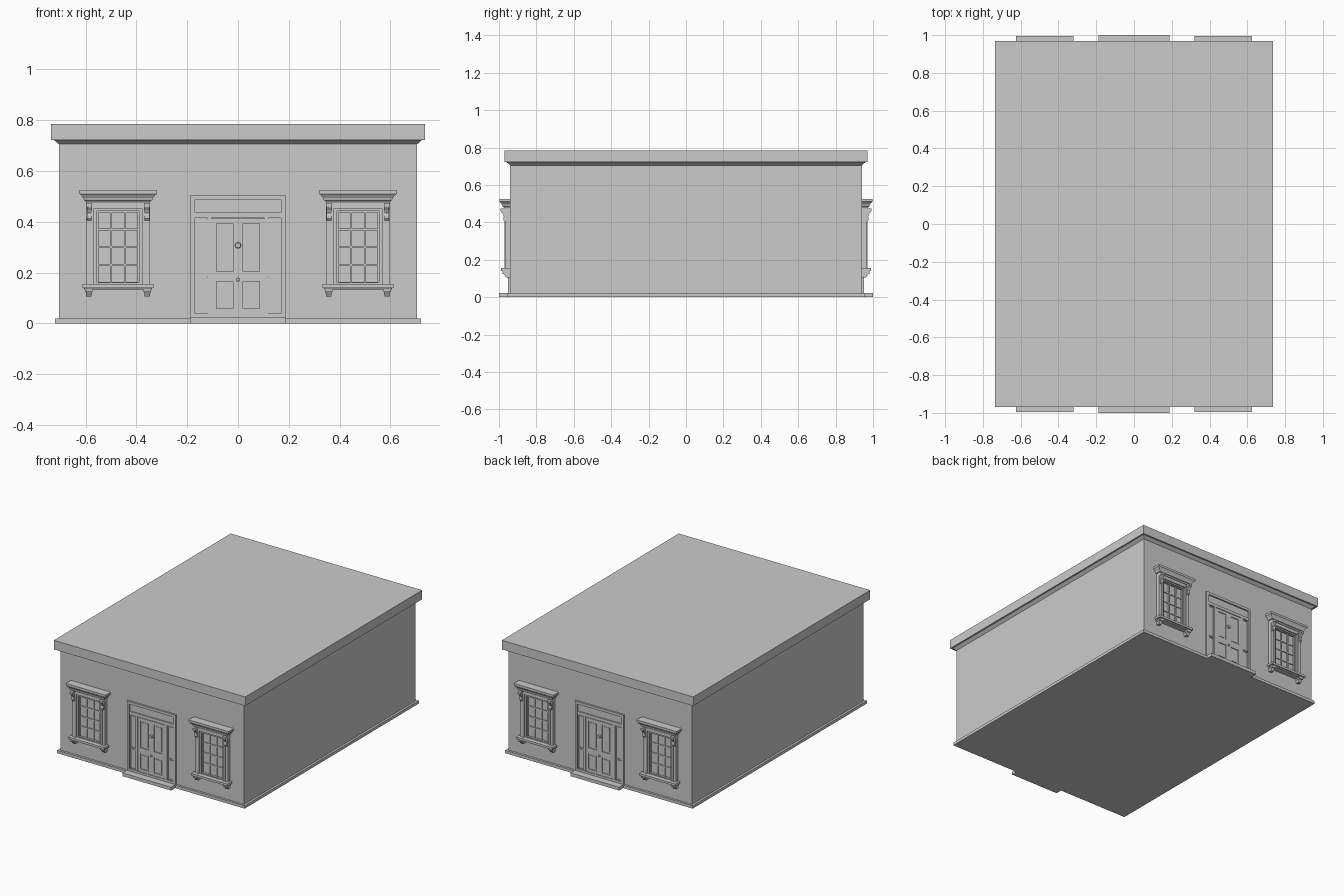
import bpy, bmesh, math
from mathutils import Matrix

if "Cube" in bpy.data.objects:
    bpy.data.objects.remove(bpy.data.objects["Cube"])

WALL_X, WALL_Y = 0.705, 0.94


def mesh_from(bm, name):
    bmesh.ops.recalc_face_normals(bm, faces=bm.faces)
    me = bpy.data.meshes.new(name)
    bm.to_mesh(me)
    bm.free()
    return me


def add_obj(name, me, loc=(0, 0, 0), rot=0):
    ob = bpy.data.objects.new(name, me)
    ob.location = loc
    ob.rotation_euler.z = rot
    bpy.context.collection.objects.link(ob)


def loft(bm, rings, cx=0):
    """Stack rectangles given as (z, half width, y front, y back)."""
    loops = [[bm.verts.new(p) for p in ((cx - w, f, z), (cx + w, f, z), (cx + w, b, z), (cx - w, b, z))]
             for z, w, f, b in rings]
    bm.faces.new(loops[0])
    bm.faces.new(loops[-1])
    for lo, hi in zip(loops, loops[1:]):
        for i in range(4):
            j = (i + 1) % 4
            bm.faces.new((lo[i], lo[j], hi[j], hi[i]))


def box(bm, x0, x1, z0, z1, depth):
    loft(bm, [(z0, (x1 - x0) / 2, -depth, 0), (z1, (x1 - x0) / 2, -depth, 0)], (x0 + x1) / 2)


def frame(bm, hw, z0, z1, t, depth, cx=0):
    """Rectangular border built from two uprights and two rails."""
    box(bm, cx - hw, cx - hw + t, z0, z1, depth)
    box(bm, cx + hw - t, cx + hw, z0, z1, depth)
    box(bm, cx - hw + t, cx + hw - t, z0, z0 + t, depth)
    box(bm, cx - hw + t, cx + hw - t, z1 - t, z1, depth)


def extrude_profile(bm, pts, x0, x1):
    """Side profile of (depth, z) points pushed along x."""
    a = [bm.verts.new((x0, -d, z)) for d, z in pts]
    b = [bm.verts.new((x1, -d, z)) for d, z in pts]
    bm.faces.new(a)
    bm.faces.new(b)
    for i in range(len(pts)):
        j = (i + 1) % len(pts)
        bm.faces.new((a[i], a[j], b[j], b[i]))


def disc(bm, z, r, depth, sides=8):
    m = Matrix.Translation((0, -depth / 2, z)) @ Matrix.Rotation(math.pi / 2, 4, 'X')
    bmesh.ops.create_cone(bm, cap_ends=True, segments=sides, radius1=r, radius2=r * 0.75,
                          depth=depth, matrix=m)


# main building: plinth, walls and cornice
def block(name, rings):
    bm = bmesh.new()
    loft(bm, [(z, WALL_X + o, -WALL_Y - o, WALL_Y + o) for z, o in rings])
    add_obj(name, mesh_from(bm, name))


block("plinth", [(0, 0.015), (0.02, 0.015)])
block("walls", [(0.02, 0), (0.705, 0)])
block("cornice", [(0.705, 0.0), (0.722, 0.02), (0.722, 0.03), (0.785, 0.03)])

# window parts, centred on local x = 0 with the wall at y = 0
window = {}

bm = bmesh.new()
box(bm, -0.085, 0.085, 0.155, 0.445, 0.003)
window["window_glass"] = mesh_from(bm, "window_glass")

bm = bmesh.new()
for x in (-0.027, 0.027):
    box(bm, x - 0.004, x + 0.004, 0.16, 0.44, 0.010)
for i in range(1, 4):
    z = 0.16 + i * 0.07
    box(bm, -0.08, 0.08, z - 0.004, z + 0.004, 0.009)
frame(bm, 0.084, 0.155, 0.444, 0.007, 0.013)
window["window_bars"] = mesh_from(bm, "window_bars")

bm = bmesh.new()
frame(bm, 0.094, 0.15, 0.454, 0.011, 0.020)
for s in (-1, 1):
    a, b = sorted((s * 0.094, s * 0.126))
    box(bm, a, b, 0.15, 0.476, 0.025)
    a, b = sorted((s * 0.094, s * 0.106))
    box(bm, a, b, 0.15, 0.476, 0.030)
box(bm, -0.094, 0.094, 0.452, 0.476, 0.028)
window["window_surround"] = mesh_from(bm, "window_surround")

bm = bmesh.new()
loft(bm, [(z, w, -d, 0) for z, w, d in
          ((0.474, 0.126, 0.032), (0.482, 0.128, 0.036), (0.484, 0.134, 0.041), (0.494, 0.137, 0.044),
           (0.507, 0.149, 0.053), (0.510, 0.153, 0.056), (0.525, 0.153, 0.056))])
window["window_hood"] = mesh_from(bm, "window_hood")

bm = bmesh.new()
loft(bm, [(z, w, -d, 0) for z, w, d in
          ((0.134, 0.134, 0.038), (0.140, 0.134, 0.042), (0.140, 0.140, 0.050), (0.155, 0.140, 0.050))])
window["window_sill"] = mesh_from(bm, "window_sill")

# scrolled brackets under hood, and feet under sill
scroll = [(0.0, 0.474), (0.050, 0.474), (0.052, 0.466), (0.048, 0.456), (0.040, 0.446), (0.034, 0.434),
          (0.036, 0.422), (0.036, 0.412), (0.030, 0.404), (0.0, 0.404)]
bm = bmesh.new()
for s in (-1, 1):
    x = s * 0.114
    extrude_profile(bm, scroll, x - 0.009, x + 0.009)
    box(bm, x - 0.012, x + 0.012, 0.460, 0.474, 0.053)
    loft(bm, [(0.105, 0.011, -0.022, 0), (0.124, 0.012, -0.034, 0), (0.124, 0.015, -0.040, 0),
              (0.136, 0.015, -0.042, 0)], s * 0.115)
window["window_brackets"] = mesh_from(bm, "window_brackets")

# entrance parts
door = {}

bm = bmesh.new()
box(bm, -0.187, 0.187, 0, 0.023, 0.060)
door["door_step"] = mesh_from(bm, "door_step")

bm = bmesh.new()
frame(bm, 0.187, 0.02, 0.505, 0.018, 0.012)
box(bm, -0.169, 0.169, 0.415, 0.436, 0.009)
for s in (-1, 1):
    a, b = sorted((s * 0.105, s * 0.120))
    box(bm, a, b, 0.023, 0.415, 0.010)
door["door_frame"] = mesh_from(bm, "door_frame")

bm = bmesh.new()
box(bm, -0.17, 0.17, 0.02, 0.49, 0.002)
for s in (-1, 1):
    frame(bm, 0.0225, 0.04, 0.18, 0.005, 0.007, s * 0.143)
    frame(bm, 0.0225, 0.185, 0.41, 0.005, 0.007, s * 0.143)
door["transom_and_sidelights"] = mesh_from(bm, "transom_and_sidelights")

bm = bmesh.new()
for s in (-1, 1):
    for z0, z1 in ((0.038, 0.185), (0.185, 0.412)):
        frame(bm, 0.0525, z0, z1, 0.020, 0.008, s * 0.0525)
        box(bm, s * 0.0525 - 0.023, s * 0.0525 + 0.023, z0 + 0.030, z1 - 0.030, 0.005)
door["door_leaf"] = mesh_from(bm, "door_leaf")

bm = bmesh.new()
disc(bm, 0.307, 0.014, 0.020)
disc(bm, 0.172, 0.008, 0.016)
door["door_knobs"] = mesh_from(bm, "door_knobs")

# same facade on the front and the back
for side, s, rot in (("front", -1, 0), ("back", 1, math.pi)):
    for name, me in door.items():
        add_obj(f"{side}_{name}", me, (0, s * WALL_Y, 0), rot)
    for x, tag in ((-0.472, "left"), (0.472, "right")):
        for name, me in window.items():
            add_obj(f"{side}_{tag}_{name}", me, (x, s * WALL_Y, 0), rot)
